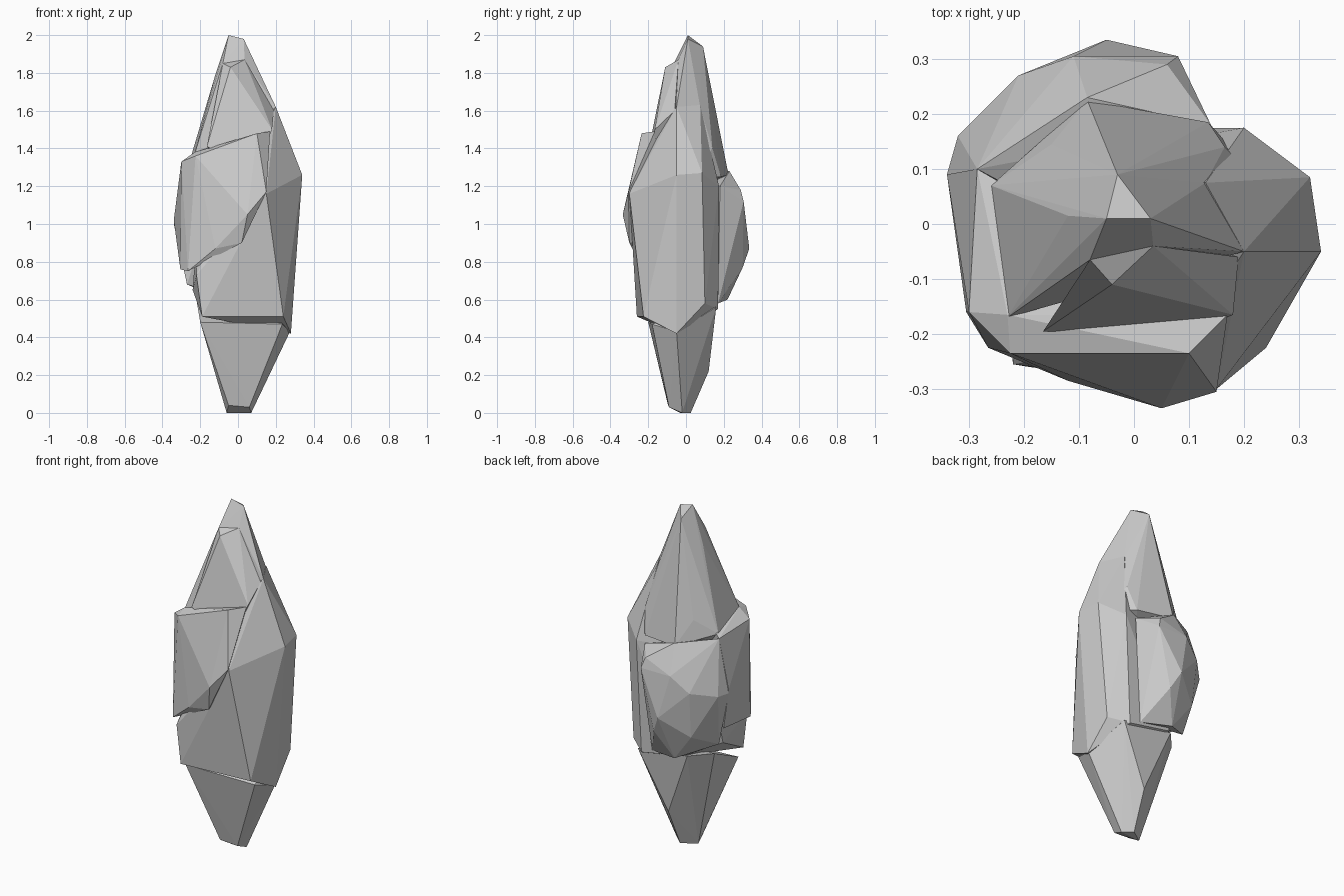
import bpy, bmesh


def shard(name, pts):
    """Convex faceted chunk around a handful of corner points."""
    bm = bmesh.new()
    for p in pts:
        bm.verts.new(p)
    res = bmesh.ops.convex_hull(bm, input=bm.verts)
    loose = {g for g in res["geom_interior"] + res["geom_unused"]
             if isinstance(g, bmesh.types.BMVert)}
    bmesh.ops.delete(bm, geom=list(loose), context='VERTS')
    bmesh.ops.recalc_face_normals(bm, faces=bm.faces)
    me = bpy.data.meshes.new(name)
    bm.to_mesh(me)
    bm.free()
    ob = bpy.data.objects.new(name, me)
    bpy.context.collection.objects.link(ob)
    return ob


# Tall core: right flank and back wall
crystal = shard("crystal", [
    (.20, -.05, 1.62), (.13, .075, 1.63), (.32, .085, 1.27), (.34, -.05, 1.26),
    (.15, -.30, 1.16), (.24, -.225, .51), (-.19, -.26, .51), (-.22, -.255, .73),
    (.28, -.05, .42), (.27, .10, .58), (.20, .175, 1.2), (.17, .17, .55),
    (-.24, .0, .65), (-.1, .17, .6), (-.2, .1, 1.2), (.10, -.2, 1.42)])

# Pointed peak
peak = shard("peak", [
    (-.05, .01, 2), (.03, .01, 1.98), (.035, -.04, 1.87), (-.08, -.065, 1.85),
    (-.03, .09, 1.94), (-.12, .015, 1.79), (.20, -.05, 1.62), (.13, .075, 1.62),
    (.165, .14, 1.4), (.135, .185, 1.25), (-.085, .225, 1.26), (-.15, .145, 1.4),
    (-.23, -.17, 1.37), (-.26, .07, 1.32), (.3, 0, 1.25), (-.1, -.1, 1.1)])

# Slab leaning on the front of the peak
slab = shard("front_slab", [
    (-.04, -.11, 1.83), (-.08, -.065, 1.85), (.035, -.04, 1.87), (.18, -.165, 1.5),
    (-.165, -.195, 1.41), (.1, -.2, 1.3), (0, 0, 1.2), (.19, -.06, 1.6)])

# Overhanging chunk on the front left
front_chunk = shard("front_chunk", [
    (.10, -.235, 1.48), (-.225, -.235, 1.36), (-.30, -.16, 1.33), (.15, -.305, 1.17),
    (.05, -.335, 1.05), (.02, -.30, .90), (-.12, -.285, .87), (-.265, -.225, .75),
    (-.305, -.16, .76), (-.34, .09, 1.02), (-.285, .1, 1.31), (-.30, .08, .78),
    (.17, -.165, 1.49), (0, -.1, .95), (-.23, -.165, 1.38)])

# Bulging chunk on the back left
back_chunk = shard("back_chunk", [
    (-.285, .1, 1.31), (-.085, .23, 1.28), (.06, .29, 1.18), (.08, .305, 1.12),
    (-.05, .335, .87), (-.11, .305, 1.12), (-.21, .27, 1.03), (-.32, .16, 1.0),
    (-.34, .09, 1.0), (0, .3, .77), (-.08, .22, .60), (-.27, .08, .68),
    (.14, .18, 1.2), (.10, .17, .58), (-.2, .24, .76), (-.1, 0, 1.2)])

# Tapering foot
foot = shard("foot", [
    (-.06, -.03, 0), (.07, -.02, 0), (.02, .025, 0), (-.05, -.095, .04),
    (.06, -.09, .03), (.235, -.18, .47), (-.2, -.2, .48), (.275, -.05, .43),
    (.03, .12, .22), (.2, .16, .56), (-.12, .16, .6), (-.22, .05, .6)])

# Fuse everything into one faceted crystal
for part in (peak, slab, front_chunk, back_chunk, foot):
    mod = crystal.modifiers.new(part.name, 'BOOLEAN')
    mod.operation, mod.solver, mod.object = 'UNION', 'EXACT', part
bpy.context.view_layer.update()
fused = bpy.data.meshes.new_from_object(
    crystal.evaluated_get(bpy.context.evaluated_depsgraph_get()))
crystal.modifiers.clear()
crystal.data = fused
for part in (peak, slab, front_chunk, back_chunk, foot):
    bpy.data.objects.remove(part)
